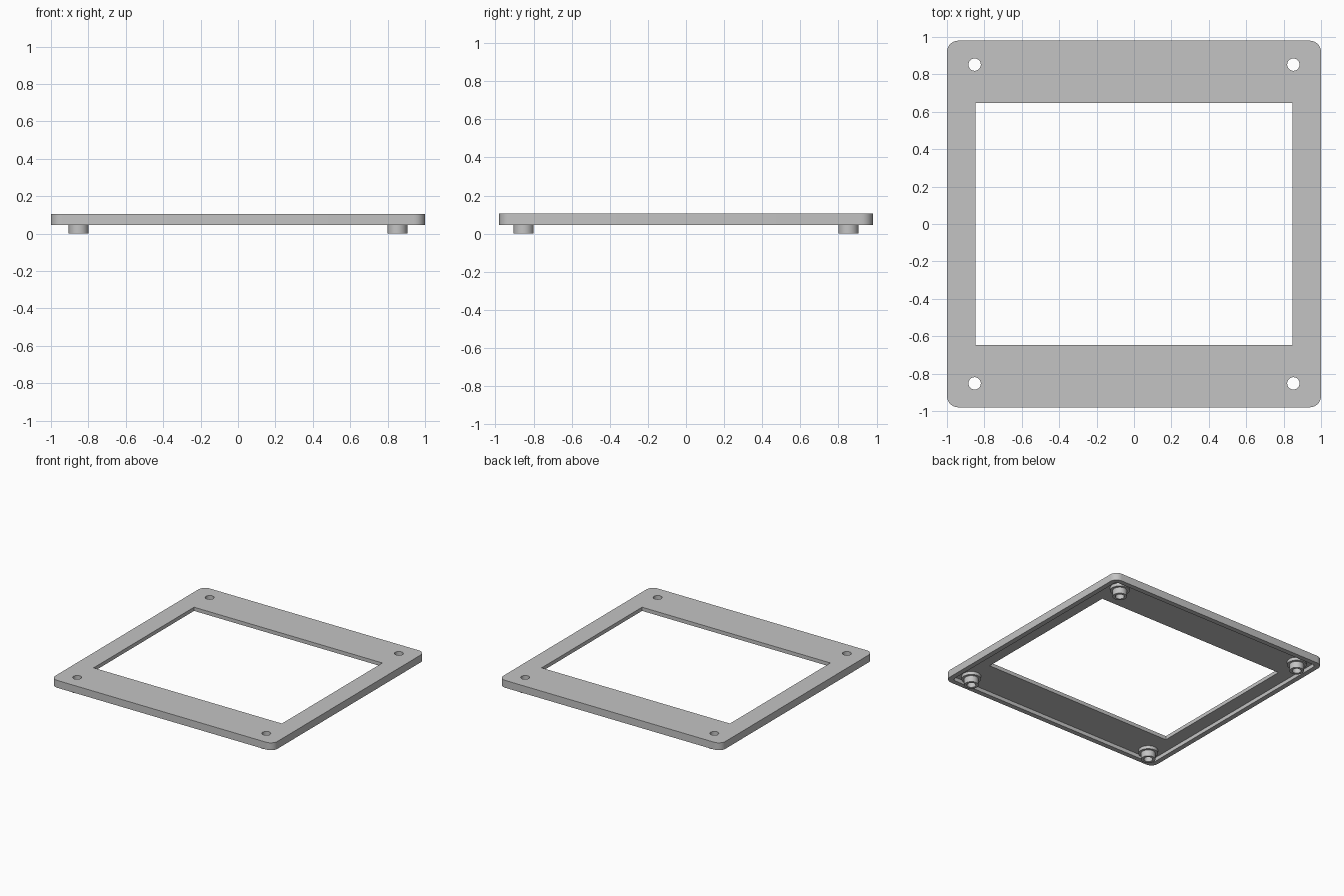
import bpy, bmesh, math

cube = bpy.data.objects.get("Cube")
if cube:
    bpy.data.objects.remove(cube, do_unlink=True)

# Main dimensions
HALF_X, HALF_Y = 1.0, 0.98
BASE, CEILING, TOP = 0.045, 0.075, 0.105
RIM = 0.04
BOSS = 0.852
HOLE_R = 0.033
SEGMENTS = 32

grey = bpy.data.materials.new("light grey")
grey.use_nodes = True
colour = (0.55, 0.55, 0.55, 1)
grey.diffuse_color = colour
grey.node_tree.nodes["Principled BSDF"].inputs["Base Color"].default_value = colour


def make_object(name, bm):
    bmesh.ops.recalc_face_normals(bm, faces=bm.faces)
    mesh = bpy.data.meshes.new(name)
    bm.to_mesh(mesh)
    bm.free()
    obj = bpy.data.objects.new(name, mesh)
    mesh.materials.append(grey)
    bpy.context.collection.objects.link(obj)
    return obj


def activate(obj):
    bpy.ops.object.select_all(action="DESELECT")
    obj.select_set(True)
    bpy.context.view_layer.objects.active = obj


def prism(name, outline, z0, z1):
    bm = bmesh.new()
    base = bm.faces.new([bm.verts.new((x, y, z0)) for x, y in outline])
    grown = bmesh.ops.extrude_face_region(bm, geom=[base])["geom"]
    verts = [v for v in grown if isinstance(v, bmesh.types.BMVert)]
    bmesh.ops.translate(bm, vec=(0, 0, z1 - z0), verts=verts)
    if not any(set(f.verts) == set(base.verts) and f is not base for f in bm.faces) and not base.is_valid:
        bm.faces.new([v for v in bm.verts if abs(v.co.z - z0) < 1e-6])
    return make_object(name, bm)


def rounded_rectangle(hx, hy, r, steps=8):
    points = []
    for i, (sx, sy) in enumerate([(1, 1), (-1, 1), (-1, -1), (1, -1)]):
        for k in range(steps + 1):
            a = math.pi / 2 * (i + k / steps)
            points.append((sx * (hx - r) + r * math.cos(a),
                           sy * (hy - r) + r * math.sin(a)))
    return points


def circle(cx, cy, r):
    angles = [math.tau * i / SEGMENTS for i in range(SEGMENTS)]
    return [(cx + r * math.cos(a), cy + r * math.sin(a)) for a in angles]


def cut(target, cutter):
    mod = target.modifiers.new("cut", "BOOLEAN")
    mod.operation, mod.solver, mod.object = "DIFFERENCE", "EXACT", cutter
    activate(target)
    bpy.ops.object.modifier_apply(modifier=mod.name)
    bpy.data.objects.remove(cutter, do_unlink=True)


# Rounded plate with a hollow underside, a window and four screw holes
plate = prism("frame_plate", rounded_rectangle(HALF_X, HALF_Y, 0.06), BASE, TOP)
cut(plate, prism("recess_cutter", rounded_rectangle(HALF_X - RIM, HALF_Y - RIM, 0.03), -0.1, CEILING))
window = [(0.848, 0.646), (-0.848, 0.646), (-0.848, -0.646), (0.848, -0.646)]
cut(plate, prism("window_cutter", window, -0.2, 0.3))
corners = [("front_right", -1, -1), ("front_left", 1, -1),
           ("back_right", -1, 1), ("back_left", 1, 1)]
for name, sx, sy in corners:
    cut(plate, prism("hole_cutter", circle(sx * BOSS, sy * BOSS, HOLE_R), -0.2, 0.3))
activate(plate)
bpy.ops.object.shade_smooth_by_angle(angle=math.radians(30))

# Hollow stepped standoffs: wide collar in the recess, narrow foot below
profile = [(HOLE_R, CEILING), (HOLE_R, 0), (0.053, 0), (0.053, 0.05),
           (0.072, 0.05), (0.072, CEILING)]
for name, sx, sy in corners:
    bm = bmesh.new()
    rings = [[bm.verts.new((x, y, z)) for x, y in circle(sx * BOSS, sy * BOSS, r)]
             for r, z in profile]
    for low, high in zip(rings, rings[1:]):
        for i in range(SEGMENTS):
            j = (i + 1) % SEGMENTS
            bm.faces.new((low[i], high[i], high[j], low[j]))
    # The recalculation needs a closed tube; the seat face rests on the plate
    for i in range(SEGMENTS):
        j = (i + 1) % SEGMENTS
        bm.faces.new((rings[-1][i], rings[0][i], rings[0][j], rings[-1][j]))
    standoff = make_object(name + "_standoff", bm)
    activate(standoff)
    bpy.ops.object.shade_smooth_by_angle(angle=math.radians(30))
